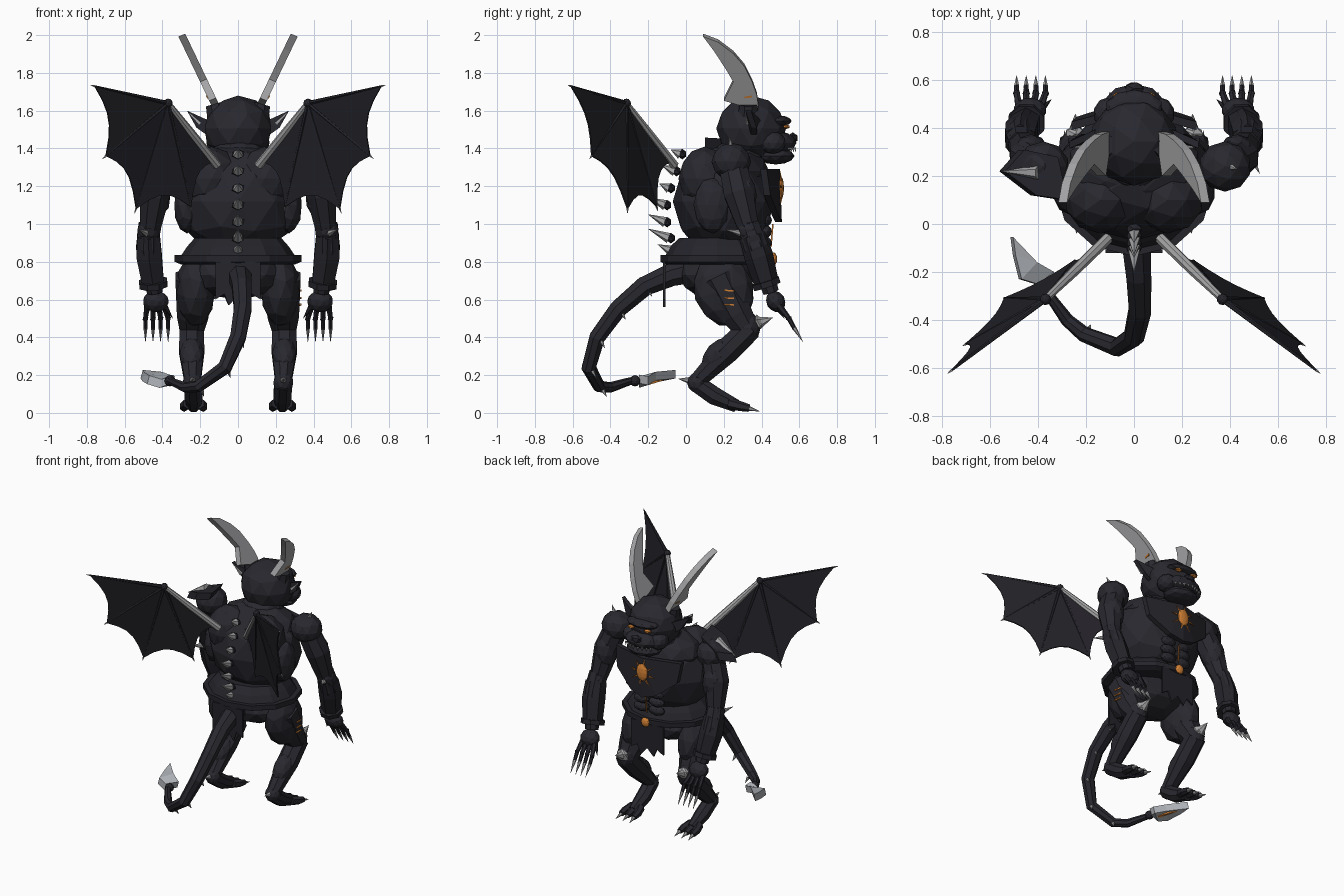
import bpy, bmesh, math
from mathutils import Vector, Matrix

if "Cube" in bpy.data.objects:
    bpy.data.objects.remove(bpy.data.objects["Cube"])


def colour(name, r, g, b):
    m = bpy.data.materials.new(name)
    m.diffuse_color = (r, g, b, 1)
    m.use_nodes = True
    m.node_tree.nodes["Principled BSDF"].inputs["Base Color"].default_value = m.diffuse_color
    return m


SKIN = colour("charcoal skin", .021, .021, .028)
WING = colour("dark membrane", .016, .015, .020)
ARMOUR = colour("dark armour", .018, .018, .024)
BONE = colour("grey horn", .37, .37, .38)
STEEL = colour("pale blade", .42, .44, .47)
GLOW = colour("orange glow", .65, .22, .035)


def finish(name, bm, mat):
    bmesh.ops.recalc_face_normals(bm, faces=bm.faces)
    me = bpy.data.meshes.new(name)
    bm.to_mesh(me)
    bm.free()
    me.materials.append(mat)
    ob = bpy.data.objects.new(name, me)
    bpy.context.collection.objects.link(ob)
    return ob


def ball(name, c, r, mat=SKIN, sub=2, tilt=0):
    bm = bmesh.new()
    bmesh.ops.create_icosphere(bm, subdivisions=sub, radius=1)
    r = r if isinstance(r, tuple) else (r, r, r)
    bm.transform(Matrix.Translation(c) @ Matrix.Rotation(tilt, 4, 'X') @ Matrix.Diagonal((*r, 1)))
    return finish(name, bm, mat)


def tube(name, pts, radii, mat=SKIN, n=8):
    """Faceted tube with a transported frame; radius 0 ends become points."""
    pts = [Vector(p) for p in pts]
    bm = bmesh.new()
    rings, u = [], None
    for i, p in enumerate(pts):
        t = (pts[min(i + 1, len(pts) - 1)] - pts[max(i - 1, 0)]).normalized()
        if u is None:
            u = Vector((1, 0, 0)) if abs(t.x) < .9 else Vector((0, 0, 1))
        u = (u - t * u.dot(t)).normalized()
        v = t.cross(u)
        r = max(radii[i], .0008)
        rings.append([bm.verts.new(p + r * (math.cos(a) * u + math.sin(a) * v))
                      for a in ((k + .5) * math.tau / n for k in range(n))])
    for a, b in zip(rings, rings[1:]):
        for k in range(n):
            bm.faces.new((a[k], a[(k + 1) % n], b[(k + 1) % n], b[k]))
    bm.faces.new(rings[0])
    bm.faces.new(rings[-1])
    return finish(name, bm, mat)


def spike(name, a, b, r, mat=BONE, n=6):
    return tube(name, [a, b], [r, 0], mat, n)


def slab(name, pts, off, mat):
    """Polygon extruded by the offset vector, centred on its outline."""
    off = Vector(off)
    bm = bmesh.new()
    f = bm.faces.new([bm.verts.new(Vector(p) - off / 2) for p in pts])
    new = bmesh.ops.extrude_face_region(bm, geom=[f])["geom"]
    bmesh.ops.translate(bm, vec=off, verts=[v for v in new if isinstance(v, bmesh.types.BMVert)])
    bm.faces.ensure_lookup_table()
    if not any(abs((g.normal.dot(off))) > .5 * off.length and g is f for g in bm.faces) and f.is_valid is False:
        bm.faces.new(bm.verts[:len(pts)])
    bmesh.ops.triangulate(bm, faces=[g for g in bm.faces if len(g.verts) > 4])
    return finish(name, bm, mat)


def oval(name, levels, cy, mat, n=12):
    """Stacked oval rings: (z, x radius, y radius)."""
    bm = bmesh.new()
    rings = [[bm.verts.new((rx * math.cos(k * math.tau / n), cy + ry * math.sin(k * math.tau / n), z))
              for k in range(n)] for z, rx, ry in levels]
    for a, b in zip(rings, rings[1:]):
        for k in range(n):
            bm.faces.new((a[k], a[(k + 1) % n], b[(k + 1) % n], b[k]))
    bm.faces.new(rings[0])
    bm.faces.new(rings[-1])
    return finish(name, bm, mat)


# torso, belt and loincloth
ball("torso", (0, .2, 1.12), (.33, .27, .30))
ball("upper_chest", (0, .24, 1.28), (.28, .2, .14))
ball("pelvis", (0, .16, .73), (.25, .2, .13))
oval("waist_skirt", [(.82, .31, .28), (.88, .27, .25), (.925, .23, .2)], .165, ARMOUR)
oval("belt", [(.785, .3, .27), (.80, .335, .3), (.835, .335, .3)], .165, ARMOUR)
for y, w, nm in ((-.115, .12, "rear_loincloth"), (.44, .13, "front_loincloth")):
    slab(nm, [(-w, y, .80), (-w, y, .60), (-w * .6, y, .63), (-w * .4, y, .57), (0, y, .62),
              (w * .4, y, .56), (w * .6, y, .63), (w, y, .60), (w, y, .80)], (0, .012, 0), ARMOUR)
for row in range(3):
    for s in (-1, 1):
        ball("belly_muscle", (s * .06, .42, .90 + row * .06), (.06, .035, .035))

# chest plate with glowing emblem, belt gem
for s in (-1, 1):
    slab("chest_plate", [(0, .48, 1.29), (s * .26, .41, 1.29), (s * .24, .43, 1.15), (s * .10, .475, 1.04),
                         (0, .49, 1.01)], (0, .035, 0), ARMOUR)
ball("emblem", (0, .503, 1.19), (.045, .016, .062), GLOW, 2)
for k in range(8):
    a = k * math.tau / 8 + .2
    d = Vector((math.cos(a), 0, math.sin(a)))
    spike("emblem_ray", Vector((0, .503, 1.185)) + d * .055, Vector((0, .498, 1.185)) + d * .1, .007, GLOW, 4)
ball("belt_gem", (0, .465, .815), (.032, .018, .035), GLOW, 2)
slab("belly_glow", [(-.003, .45, .88), (.003, .45, .88), (.003, .46, 1.0), (-.003, .46, 1.0)], (0, .008, 0), GLOW)

# head and face
ball("neck", (0, .28, 1.36), (.15, .14, .1))
ball("head", (0, .345, 1.505), (.185, .185, .175))
ball("muzzle", (0, .49, 1.43), (.13, .095, .06))
ball("jaw", (0, .475, 1.36), (.125, .1, .045))
ball("nose", (0, .565, 1.455), (.045, .03, .03), ARMOUR, 1)
ball("brow", (0, .49, 1.545), (.12, .07, .03))
for s in (-1, 1):
    ball("cheek", (s * .105, .46, 1.43), (.065, .07, .06))
    ball("eye", (s * .065, .532, 1.515), (.028, .02, .012), GLOW, 1)
    for k in range(4):
        x, y = s * (.018 + .027 * k), .577 - .011 * k
        spike("tooth", (x, y, 1.405), (x, y + .004, 1.38), .008, n=4)
    # ears: thin dark triangles with a pale edge
    slab("ear", [(s * .15, .36, 1.46), (s * .16, .38, 1.55), (s * .27, .33, 1.60), (s * .22, .36, 1.51)],
         (0, .03, 0), SKIN)
    spike("ear_inner", (s * .2, .325, 1.53), (s * .265, .32, 1.595), .013, BONE, 4)
    # horns: flat curved blades leaning outward
    prof = [(.20, 1.66), (.25, 1.76), (.215, 1.82), (.15, 1.92), (.09, 2.0), (.17, 1.97),
            (.25, 1.91), (.31, 1.84), (.35, 1.76), (.375, 1.69), (.385, 1.62), (.30, 1.63)]
    slab("horn", [(s * (.12 + (z - 1.63) * .48), y, z) for y, z in prof], (s * .036, 0, -.015), BONE)
    tube("horn_base", [(s * .11, .33, 1.58), (s * .125, .33, 1.635)], [.06, .05], SKIN)
    slab("horn_rune", [(s * (.143 + (z - 1.63) * .48), y, z) for y, z in
                       ((.31, 1.675), (.35, 1.68), (.35, 1.67), (.31, 1.665))], (s * .006, 0, 0), GLOW)

# arms, hands
for s in (-1, 1):
    ball("back_muscle", (s * .14, .1, 1.24), (.15, .14, .17))
    ball("side_muscle", (s * .27, .14, 1.1), (.07, .1, .15))
    ball("shoulder", (s * .38, .24, 1.33), (.11, .105, .10))
    tube("upper_arm", [(s * .39, .25, 1.30), (s * .44, .28, 1.16), (s * .465, .33, .98)], [.08, .085, .06])
    ball("biceps", (s * .43, .30, 1.15), (.075, .075, .12))
    ball("elbow", (s * .47, .335, .97), .065)
    tube("forearm", [(s * .47, .33, 1.0), (s * .475, .37, .88), (s * .44, .45, .64)], [.06, .07, .045])
    tube("bracer", [(s * .475, .35, .94), (s * .47, .385, .83), (s * .45, .425, .69)], [.07, .077, .066], ARMOUR, 6)
    tube("bracer_rim", [(s * .45, .42, .70), (s * .447, .43, .67)], [.08, .08], ARMOUR)
    spike("elbow_spike", (s * .48, .3, .95), (s * .525, .21, .97), .022)
    ball("hand", (s * .435, .475, .59), (.07, .05, .06), tilt=.5)
    for k in range(4):
        x0, x1 = s * (.39 + .03 * k), s * (.37 + .04 * k)
        tube("finger", [(x0, .49, .57), (x1, .545, .50), (x1, .575, .445)], [.018, .013, .011], n=6)
        ball("knuckle", (x1, .545, .50), .017, SKIN, 1)
        spike("finger_claw", (x1, .573, .45), (x1, .62, .375), .012)
    spike("thumb", (s * .40, .47, .58), (s * .345, .52, .50), .022, SKIN)

# single spiked pauldron: flat pointed plate
slab("pauldron", [(-.29, .10, 1.43), (-.42, .12, 1.39), (-.55, .22, 1.33), (-.47, .31, 1.36), (-.33, .28, 1.42)],
     (.025, 0, .055), ARMOUR)
spike("pauldron_spike", (-.40, .215, 1.42), (-.555, .22, 1.345), .03)
spike("shoulder_spike", (.40, .24, 1.40), (.43, .23, 1.46), .018)

# legs and feet
for s in (-1, 1):
    ball("thigh", (s * .225, .2, .65), (.105, .16, .2), tilt=.3)
    tube("lower_thigh", [(s * .23, .17, .72), (s * .24, .27, .52), (s * .245, .33, .43)], [.11, .09, .065])
    ball("knee", (s * .245, .325, .45), (.07, .07, .085))
    tube("shin", [(s * .245, .34, .45), (s * .245, .22, .33), (s * .24, .05, .16)], [.07, .072, .045])
    ball("calf", (s * .245, .17, .31), (.065, .065, .11), tilt=-.75)
    ball("ankle", (s * .24, .06, .16), .055)
    tube("foot", [(s * .24, .05, .16), (s * .235, .15, .09), (s * .235, .27, .035)], [.05, .052, .036])
    ball("knee_cup", (s * .245, .375, .475), (.05, .035, .045), BONE, 1)
    spike("knee_spike", (s * .245, .38, .475), (s * .245, .46, .505), .035)
    spike("heel_spike", (s * .24, .03, .17), (s * .24, -.04, .18), .022)
    for k in (-1, 0, 1):
        x = s * .235 + k * .05
        tube("toe", [(s * .235 + k * .03, .23, .05), (x, .29, .035), (x, .335, .025)], [.03, .026, .02], n=6)
        spike("toe_claw", (x, .325, .026), (x + k * .006, .39, .008), .015)
for z in (.645, .605, .57):
    slab("thigh_mark", [(.331, .2, z), (.325, .255, z - .003), (.325, .255, z + .005), (.331, .2, z + .008)],
         (.012, 0, 0), GLOW)

# wings
for s in (-1, 1):
    P = lambda x, y, z: Vector((s * x, y, z))
    root, joint = P(.13, -.08, 1.33), P(.37, -.315, 1.64)
    ends = [P(.76, -.61, 1.73), P(.70, -.50, 1.36), P(.54, -.31, 1.08), P(.25, -.155, 1.09), root]
    rim = []
    for a, b in zip(ends, ends[1:]):
        for k in range(5):
            t = k / 5
            p = a.lerp(b, t)
            rim.append(p.lerp(joint, .5 * t * (1 - t)))
    rim.append(root)
    bm = bmesh.new()
    hub = bm.verts.new(joint)
    vs = [bm.verts.new(p) for p in rim]
    for a, b in zip(vs, vs[1:]):
        bm.faces.new((hub, a, b))
    wing = finish("wing_membrane", bm, WING)
    sol = wing.modifiers.new("thickness", 'SOLIDIFY')
    sol.thickness, sol.offset = .008, 0
    tube("wing_arm", [P(.11, -.06, 1.31), root.lerp(joint, .5), joint], [.024, .022, .015], BONE)
    ball("wing_joint", joint, .024, ARMOUR)
    for e in ends[:4]:
        tube("wing_finger", [joint, e], [.012, .005], ARMOUR, 6)
        spike("wing_claw", e, e + (e - joint).normalized() * .025, .006, n=5)

# spine spikes
for z, y, l in ((1.37, -.02, .05), (1.28, -.05, .07), (1.19, -.08, .05), (1.10, -.10, .09),
                (1.01, -.10, .09), (.925, -.08, .11), (.86, -.07, .07)):
    ball("spine_knob", (0, y, z), (.038, .025, .028), ARMOUR, 1)
    spike("spine_spike", (0, y - .01, z), (0, y - .01 - l, z + l * .45), .028)

# tail with barbs and blade
tail = [(0, .05, .76), (.01, -.08, .73), (.02, -.22, .67), (.025, -.36, .55), (.0, -.47, .40),
        (-.07, -.515, .24), (-.21, -.46, .14), (-.28, -.40, .135), (-.36, -.29, .17)]
tube("tail", tail, [.075, .065, .056, .05, .045, .04, .033, .028, .02])
for i in range(2, 7):
    p = Vector(tail[i])
    spike("tail_barb", p + Vector((.02, .02, -.02)), p + Vector((.03, .04, -.055)), .012)
ball("tail_knob", (-.36, -.27, .17), .03, ARMOUR)
slab("tail_blade", [(-.35, -.25, .18), (-.34, -.20, .17), (-.41, -.16, .195), (-.51, -.055, .205),
                    (-.50, -.13, .19), (-.475, -.23, .175), (-.41, -.25, .155)], (.012, .0, .045), STEEL)
tube("tail_blade_glow", [(-.39, -.22, .152), (-.47, -.12, .175)], [.014, .005], GLOW, 4)
